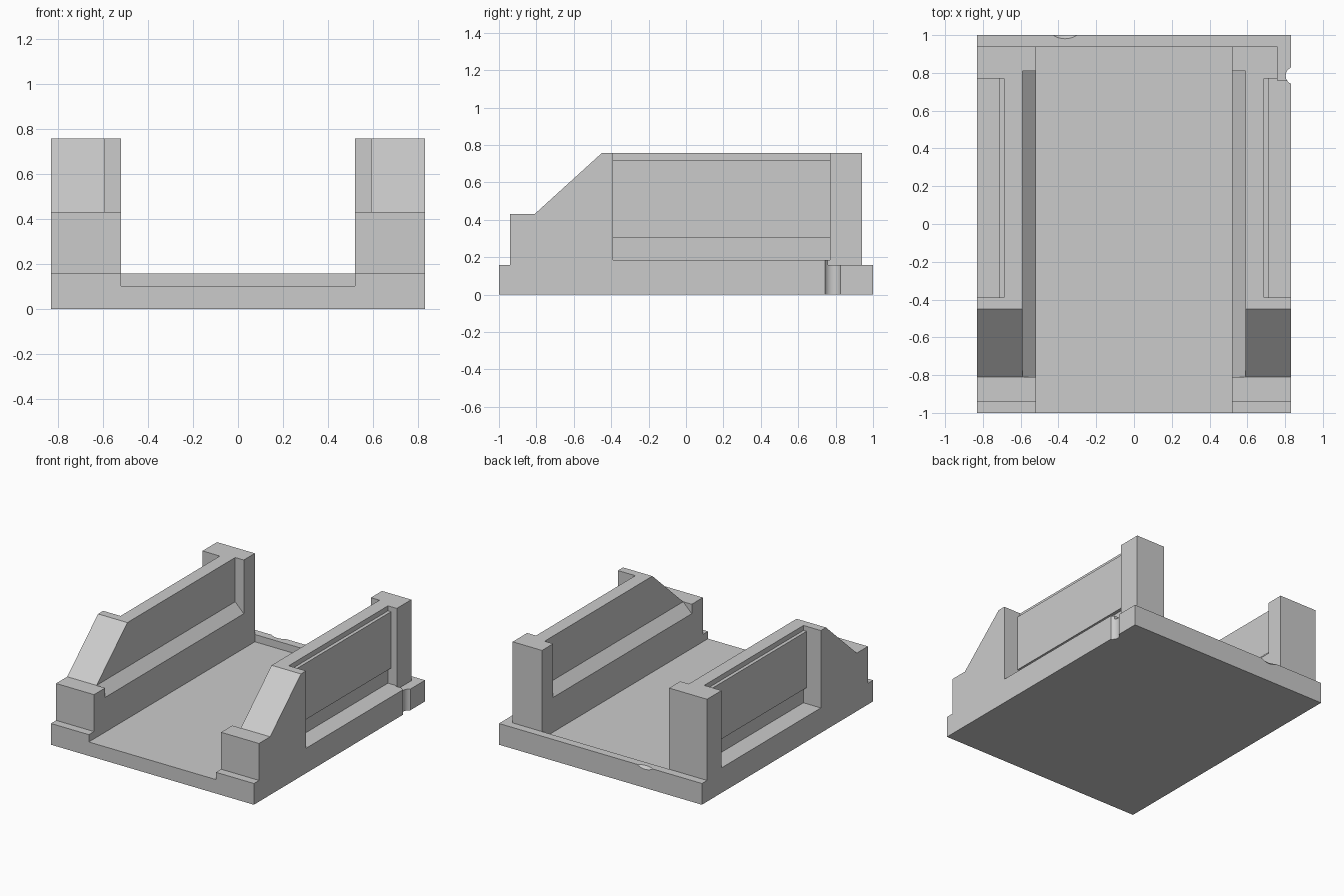
import bpy, bmesh, math
from mathutils import Vector

cube = bpy.data.objects.get("Cube")
if cube:
    bpy.data.objects.remove(cube, do_unlink=True)

grey = bpy.data.materials.new("plain_grey")
grey.use_nodes = True
grey.diffuse_color = (0.6, 0.6, 0.6, 1)
grey.node_tree.nodes["Principled BSDF"].inputs["Base Color"].default_value = grey.diffuse_color


def finish(name, bm):
    bmesh.ops.recalc_face_normals(bm, faces=bm.faces)
    mesh = bpy.data.meshes.new(name)
    bm.to_mesh(mesh)
    bm.free()
    mesh.materials.append(grey)
    obj = bpy.data.objects.new(name, mesh)
    bpy.context.collection.objects.link(obj)
    return obj


def prism(name, profile, axis, start, end):
    """Extrude a 2D profile along an axis; profile holds the other two axes in order."""
    bm = bmesh.new()
    verts = []
    for point in profile:
        co = list(point)
        co.insert(axis, start)
        verts.append(bm.verts.new(co))
    face = bm.faces.new(verts)
    ext = bmesh.ops.extrude_face_region(bm, geom=[face])
    shift = Vector((0, 0, 0))
    shift[axis] = end - start
    moved = [g for g in ext["geom"] if isinstance(g, bmesh.types.BMVert)]
    bmesh.ops.translate(bm, verts=moved, vec=shift)
    return finish(name, bm)


def box(name, x, y, z):
    outline = [(x[0], y[0]), (x[1], y[0]), (x[1], y[1]), (x[0], y[1])]
    return prism(name, outline, 2, *z)


def cut(obj, cutter, keep=False):
    cutter.hide_render = True
    mod = obj.modifiers.new("cut", 'BOOLEAN')
    mod.operation = 'DIFFERENCE'
    mod.solver = 'EXACT'
    mod.object = cutter
    bpy.context.view_layer.objects.active = obj
    bpy.ops.object.modifier_apply(modifier=mod.name)
    if not keep:
        bpy.data.objects.remove(cutter, do_unlink=True)


# Base plate with a recessed floor, open at the front
base = box("base_plate", (-0.83, 0.83), (-1, 1), (0, 0.157))
cut(base, box("floor_cutter", (-0.52, 0.52), (-1.2, 0.94), (0.103, 0.4)))

# Shallow rounded scoop on the rear rim
bm = bmesh.new()
bmesh.ops.create_uvsphere(bm, u_segments=48, v_segments=24, radius=0.149)
bmesh.ops.translate(bm, verts=bm.verts, vec=(-0.365, 1.095, 0.252))
cut(base, finish("scoop_cutter", bm))

# Side walls with sloped front, inner chamfered channel and outer stepped recess
wall_side = [(-0.94, 0.157), (0.94, 0.157), (0.94, 0.757), (-0.45, 0.757),
             (-0.81, 0.43), (-0.94, 0.43)]
channel = [(0.45, 0.29), (0.59, 0.43), (0.59, 1), (0.45, 1)]
recess = [(0.9, 0.185), (0.688, 0.185), (0.688, 0.303), (0.713, 0.303),
          (0.713, 0.72), (0.688, 0.72), (0.688, 1), (0.9, 1)]
walls = {}
for side, name in ((1, "left_wall"), (-1, "right_wall")):
    wall = prism(name, wall_side, 0, side * 0.52, side * 0.83)
    cut(wall, prism("channel_cutter", [(side * x, z) for x, z in channel], 1, -0.81, 0.81))
    cut(wall, prism("recess_cutter", [(side * x, z) for x, z in recess], 1, -0.39, 0.77))
    walls[side] = wall

# Narrower rear post and small round notch on one side
cut(walls[1], box("post_cutter", (0.76, 0.95), (0.76, 1.1), (0.1, 1)))
angles = [math.tau * i / 32 for i in range(32)]
circle = [(0.85 + 0.047 * math.cos(a), 0.785 + 0.047 * math.sin(a)) for a in angles]
notch = prism("notch_cutter", circle, 2, -0.1, 0.4)
cut(base, notch, keep=True)
cut(walls[1], notch)

# Smooth only the rounded cuts
for obj in (base, *walls.values()):
    bpy.ops.object.select_all(action='DESELECT')
    obj.select_set(True)
    bpy.context.view_layer.objects.active = obj
    bpy.ops.object.shade_smooth_by_angle(angle=math.radians(25))
